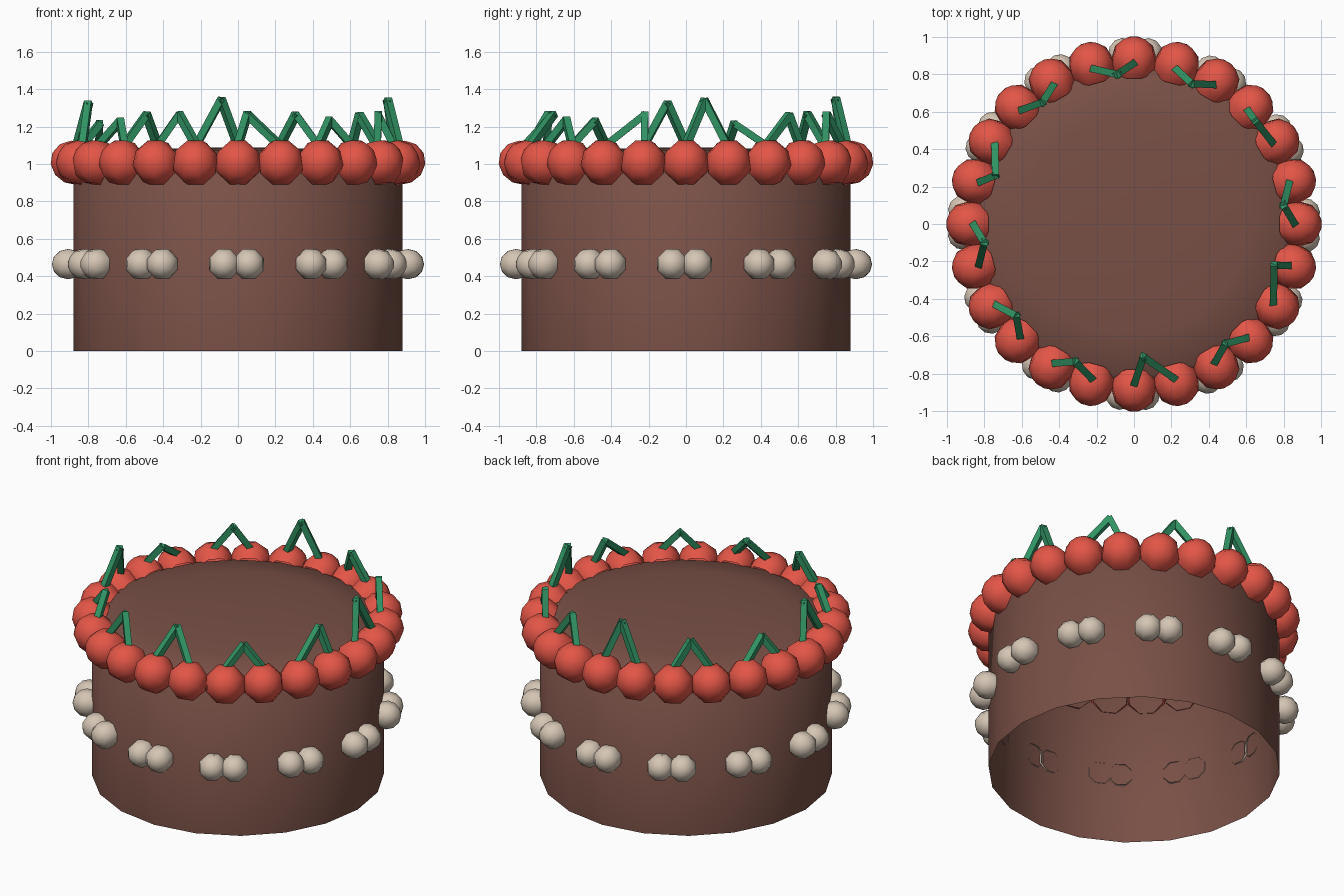
import bpy, bmesh, math
from mathutils import Vector, Matrix

if "Cube" in bpy.data.objects:
    bpy.data.objects.remove(bpy.data.objects["Cube"])


def material(name, rgb):
    m = bpy.data.materials.new(name)
    m.diffuse_color = (*rgb, 1)
    m.use_nodes = True
    m.node_tree.nodes["Principled BSDF"].inputs["Base Color"].default_value = m.diffuse_color
    return m


BROWN = material("chocolate brown", (0.19, 0.08, 0.061))
RED = material("cherry red", (0.77, 0.092, 0.063))
GREEN = material("stem green", (0.03, 0.29, 0.125))
CREAM = material("cream", (0.67, 0.565, 0.46))


def finish(bm, name, mat, smooth_angle=None):
    me = bpy.data.meshes.new(name)
    bm.to_mesh(me)
    bm.free()
    me.materials.append(mat)
    ob = bpy.data.objects.new(name, me)
    bpy.context.collection.objects.link(ob)
    if smooth_angle:
        bpy.ops.object.select_all(action='DESELECT')
        bpy.context.view_layer.objects.active = ob
        ob.select_set(True)
        bpy.ops.object.shade_smooth_by_angle(angle=math.radians(smooth_angle))
    return ob


def polar(r, deg, z):
    a = math.radians(deg)
    return Vector((r * math.cos(a), r * math.sin(a), z))


def open_ball(bm, radius, centre, deg, tilt):
    """Eight-sided ball whose pole points outward (tilted up), open at the back."""
    turn = (Matrix.Translation(centre) @ Matrix.Rotation(math.radians(deg), 4, 'Z')
            @ Matrix.Rotation(math.radians(90 - tilt), 4, 'Y')
            @ Matrix.Rotation(math.radians(22.5), 4, 'Z'))
    rings = [[bm.verts.new(turn @ polar(radius * math.sin(math.radians(lat)), 45 * s,
                                        radius * math.cos(math.radians(lat))))
              for s in range(8)] for lat in (30, 60, 90, 120)]
    pole = bm.verts.new(turn @ Vector((0, 0, radius)))
    for s in range(8):
        t = (s + 1) % 8
        bm.faces.new((pole, rings[0][s], rings[0][t]))
        for a, b in zip(rings, rings[1:]):
            bm.faces.new((a[s], b[s], b[t], a[t]))


# cake body: 20-sided shell, softly domed on top and open underneath
bm = bmesh.new()
PROFILE = [(0.88, 0), (0.88, 1.0), (0.82, 1.045), (0.6, 1.075), (0.3, 1.085)]
rings = [[bm.verts.new(polar(r, 18 * i, z)) for i in range(20)] for r, z in PROFILE]
peak = bm.verts.new((0, 0, 1.09))
for i in range(20):
    j = (i + 1) % 20
    for a, b in zip(rings, rings[1:]):
        bm.faces.new((a[i], a[j], b[j], b[i]))
    bm.faces.new((rings[-1][i], rings[-1][j], peak))
finish(bm, "cake_body", BROWN, 60)

# ring of 24 cherries around the top rim
bm = bmesh.new()
for i in range(24):
    open_ball(bm, 0.126, polar(0.878, 15 * i, 1.007), 15 * i, 25)
finish(bm, "cherries", RED, 60)

# forked stems: apex points, one for each pair of neighbouring cherries
APEX = [(.80, .10, 1.34), (.65, .55, 1.26), (.31, .75, 1.265), (-.09, .80, 1.345),
        (-.49, .65, 1.265), (-.74, .26, 1.215), (-.80, -.10, 1.325), (-.63, -.49, 1.23),
        (-.315, -.735, 1.265), (.05, -.71, 1.265), (.49, -.64, 1.235), (.75, -.22, 1.265)]
bm = bmesh.new()
for k, apex in enumerate(APEX):
    top = Vector(apex)
    for deg in (30 * k, 30 * k + 15):
        base = polar(0.86, deg, 1.10)
        d = top - base
        mat = (Matrix.Translation((top + base) / 2) @ d.to_track_quat('Z', 'Y').to_matrix().to_4x4()
               @ Matrix.Rotation(math.radians(45), 4, 'Z'))
        bmesh.ops.create_cone(bm, cap_ends=True, segments=4, radius1=0.027, radius2=0.027,
                              depth=d.length + 0.015, matrix=mat)
finish(bm, "cherry_stems", GREEN)

# twelve pairs of cream dots around the side
bm = bmesh.new()
for k in range(12):
    for side in (-1, 1):
        deg = 30 * k - 0.5 + 4.15 * side
        open_ball(bm, 0.087, polar(0.91, deg, 0.465), deg, 0)
finish(bm, "cream_dots", CREAM, 60)
